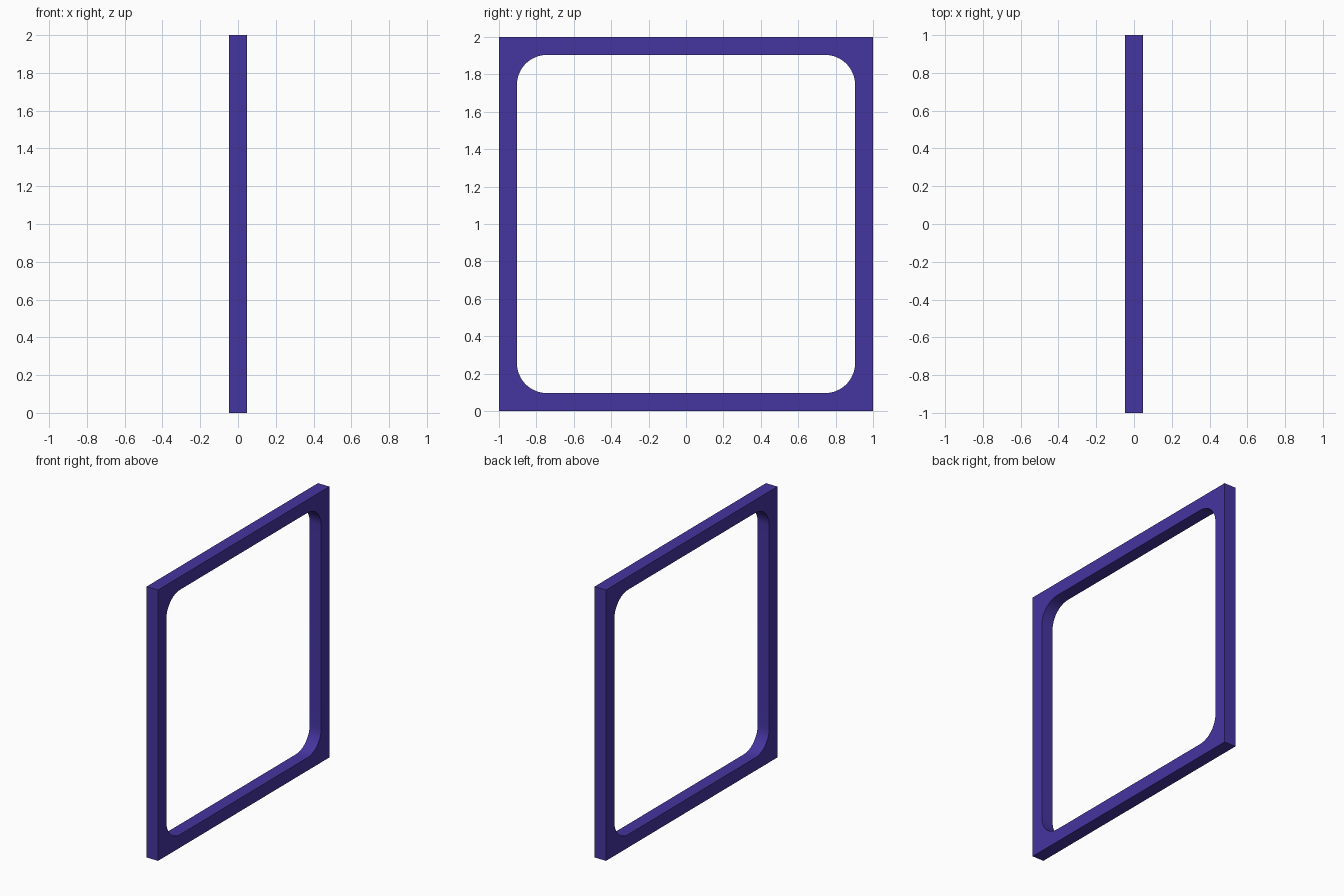
import bpy, bmesh
from math import sin, cos, pi

if "Cube" in bpy.data.objects:
    bpy.data.objects.remove(bpy.data.objects["Cube"])

HALF, INNER, R, DEPTH, SEG = 1.0, 0.904, 0.16, 0.094, 12

bm = bmesh.new()
x = -DEPTH / 2

# Square outline and rounded opening, one corner at a time
corners, arcs = [], []
for i, (sy, sz) in enumerate([(1, 1), (-1, 1), (-1, -1), (1, -1)]):
    corners.append(bm.verts.new((x, sy * HALF, 1 + sz * HALF)))
    cy, cz = sy * (INNER - R), 1 + sz * (INNER - R)
    angles = [(i + k / SEG) * pi / 2 for k in range(SEG + 1)]
    arcs.append([bm.verts.new((x, cy + R * cos(a), cz + R * sin(a))) for a in angles])

# Flat face: a fan at each corner and a strip along each side
for i in range(4):
    j = (i + 1) % 4
    for a, b in zip(arcs[i], arcs[i][1:]):
        bm.faces.new((corners[i], b, a))
    bm.faces.new((corners[i], corners[j], arcs[j][0], arcs[i][-1]))

# Thickness of the frame
ext = bmesh.ops.extrude_face_region(bm, geom=bm.faces[:], use_keep_orig=True)
moved = [g for g in ext["geom"] if isinstance(g, bmesh.types.BMVert)]
bmesh.ops.translate(bm, verts=moved, vec=(DEPTH, 0, 0))
bmesh.ops.recalc_face_normals(bm, faces=bm.faces[:])

mesh = bpy.data.meshes.new("window_frame")
bm.to_mesh(mesh)
bm.free()
frame = bpy.data.objects.new("window_frame", mesh)
bpy.context.collection.objects.link(frame)

# Purple finish
mat = bpy.data.materials.new("purple")
mat.diffuse_color = (0.06, 0.035, 0.35, 1)
mat.use_nodes = True
mat.node_tree.nodes["Principled BSDF"].inputs["Base Color"].default_value = mat.diffuse_color
mesh.materials.append(mat)

# Smooth rounded corners, sharp edges
bpy.context.view_layer.objects.active = frame
frame.select_set(True)
bpy.ops.object.shade_smooth_by_angle()
